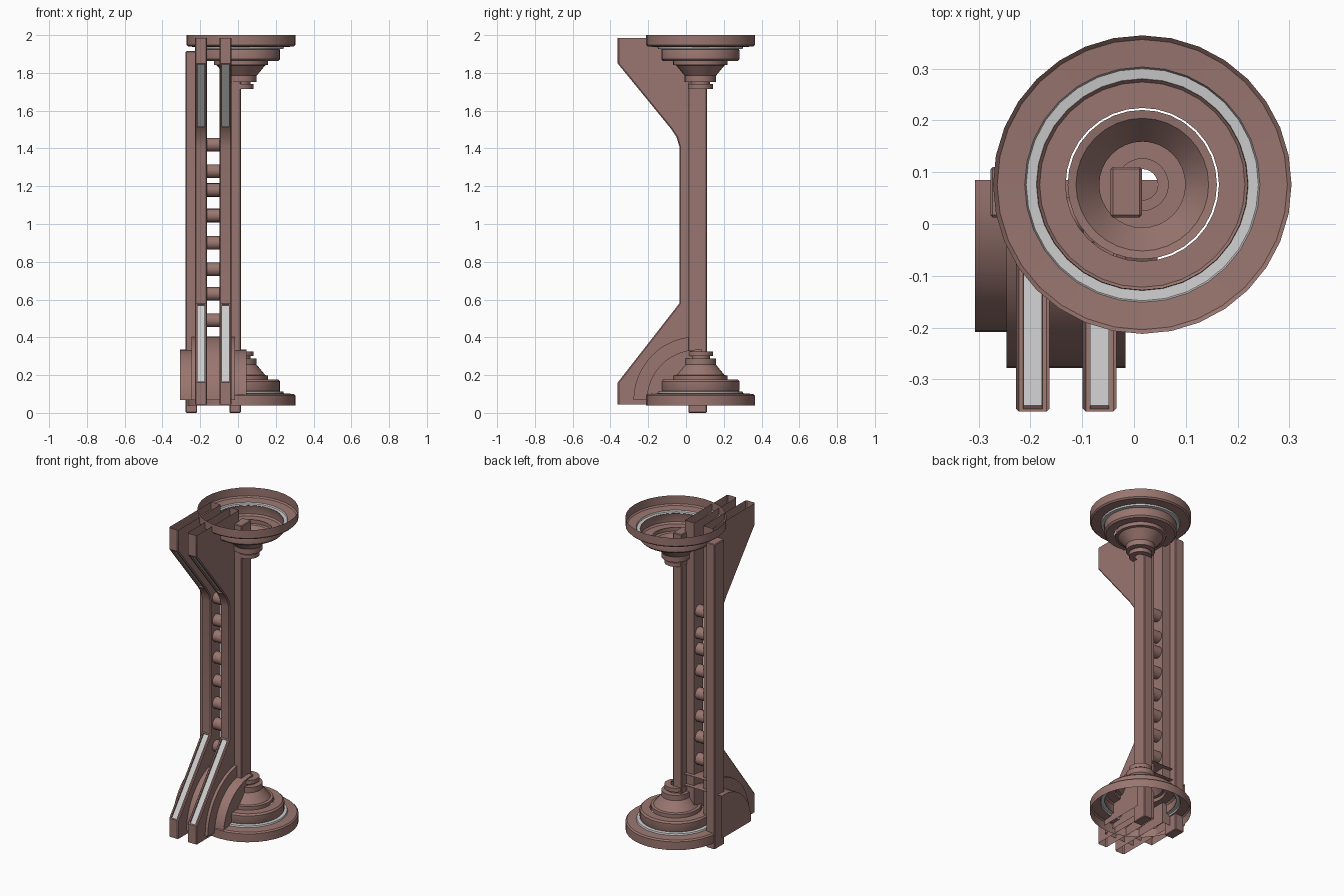
import bpy, bmesh, math
from mathutils import Vector

if "Cube" in bpy.data.objects:
    bpy.data.objects.remove(bpy.data.objects["Cube"])

MID_X = -0.131            # mirror plane of the frame
CX, CY = 0.016, 0.076     # axis of the stepped discs


def material(name, col):
    m = bpy.data.materials.new(name)
    m.diffuse_color = (*col, 1)
    m.use_nodes = True
    m.node_tree.nodes["Principled BSDF"].inputs["Base Color"].default_value = m.diffuse_color
    return m


BROWN = material("brown", (0.32, 0.18, 0.16))
GREY = material("pale_grey", (0.6, 0.6, 0.6))


def finish(name, bm, mats=(BROWN,), angle=30):
    me = bpy.data.meshes.new(name)
    bm.to_mesh(me)
    bm.free()
    for m in mats:
        me.materials.append(m)
    ob = bpy.data.objects.new(name, me)
    bpy.context.collection.objects.link(ob)
    bpy.ops.object.select_all(action='DESELECT')
    ob.select_set(True)
    bpy.context.view_layer.objects.active = ob
    bpy.ops.object.shade_smooth_by_angle(angle=math.radians(angle))
    return ob


def shell(pts, x0, x1, open_edges=()):
    """Extrude a (y, z) outline along x, leaving some edges open."""
    bm = bmesh.new()
    a = [bm.verts.new((x0, y, z)) for y, z in pts]
    b = [bm.verts.new((x1, y, z)) for y, z in pts]
    bm.faces.new(a[::-1])
    bm.faces.new(b)
    n = len(pts)
    for i in range(n):
        if i not in open_edges:
            j = (i + 1) % n
            bm.faces.new((a[i], a[j], b[j], b[i]))
    bmesh.ops.recalc_face_normals(bm, faces=bm.faces)
    side = next(f for f in bm.faces if f.normal.x > 0.9 or f.normal.x < -0.9)
    if side.normal.x * (side.calc_center_median().x - (x0 + x1) / 2) < 0:
        bmesh.ops.reverse_faces(bm, faces=bm.faces)
    return bm


def box(name, x0, x1, y0, y1, z0, z1, bevel=0.004):
    bm = bmesh.new()
    bmesh.ops.create_cube(bm, size=1)
    for v in bm.verts:
        v.co = Vector(((x0 + x1) / 2 + v.co.x * (x1 - x0),
                       (y0 + y1) / 2 + v.co.y * (y1 - y0),
                       (z0 + z1) / 2 + v.co.z * (z1 - z0)))
    bmesh.ops.bevel(bm, geom=bm.edges[:], offset=bevel, segments=1, affect='EDGES')
    return finish(name, bm)


def lathe(name, profile, top, mat=BROWN, sides=32):
    """Spin an (r, z) profile about the disc axis; the top one is upside down."""
    bm = bmesh.new()
    rings = []
    for r, z in profile:
        z = 2.04 - z if top else z
        rings.append([bm.verts.new((CX + r * math.sin(2 * math.pi * i / sides),
                                    CY + r * math.cos(2 * math.pi * i / sides), z))
                      for i in range(sides)])
    for p, q in zip(rings, rings[1:]):
        for i in range(sides):
            j = (i + 1) % sides
            quad = (p[i], q[i], q[j], p[j])
            bm.faces.new(quad if top else quad[::-1])
    return finish(name, bm, (mat,))


# Stepped discs, bottom and top
RIM = [(0.288, 0.04), (0.288, 0.092), (0.28, 0.1), (0.227, 0.104)]
RING = [(0.227, 0.104), (0.224, 0.113), (0.203, 0.115)]
TIER = [(0.203, 0.112), (0.207, 0.12), (0.207, 0.167), (0.198, 0.177), (0.148, 0.177)]
CONE = [(0.144, 0.174), (0.144, 0.197), (0.128, 0.2), (0.083, 0.255),
        (0.083, 0.288), (0.05, 0.288)]
HUB = [(0.05, 0.288), (0.05, 0.3), (0.066, 0.3), (0.066, 0.325), (0.03, 0.325)]
for top in (False, True):
    tag = "top" if top else "bottom"
    lathe(tag + "_disc_rim", RIM, top)
    lathe(tag + "_disc_pale_ring", RING, top, GREY)
    lathe(tag + "_disc_tier", TIER, top)
    lathe(tag + "_disc_cone", CONE, top)
    lathe(tag + "_disc_hub", HUB, top)

# Hollow fins with recessed pale strips, open at top and bottom
FIN = [(0.06, 1.985), (-0.362, 1.985), (-0.362, 1.85), (-0.08, 1.505), (-0.05, 1.46),
       (-0.035, 1.41), (-0.035, 0.58), (-0.362, 0.16), (-0.362, 0.045), (0.06, 0.045)]
for tag, s in (("left", -1), ("right", 1)):
    xs = sorted((MID_X + s * 0.032, MID_X + s * 0.097))
    bm = shell(FIN, *xs, open_edges=(0, 8))
    front = [e for e in bm.edges if len(e.link_faces) == 2
             and abs(e.verts[0].co.x - e.verts[1].co.x) < 1e-4
             and max(v.co.y for v in e.verts) < 0]
    bmesh.ops.bevel(bm, geom=front, offset=0.006, segments=1, affect='EDGES')
    bm.normal_update()
    slopes = [f for f in bm.faces if abs(f.normal.x) < 0.1
              and 0.4 < abs(f.normal.z) < 0.9 and f.calc_area() > 0.015]
    for f in slopes:
        bmesh.ops.inset_region(bm, faces=[f], thickness=0.011, depth=0)
        bmesh.ops.inset_region(bm, faces=[f], thickness=0.001, depth=-0.008)
        f.material_index = 1
    finish(tag + "_fin", bm, (BROWN, GREY))

    # Tall column outside each fin
    xs = sorted((MID_X + s * 0.086, MID_X + s * 0.146))
    box(tag + "_column", *xs, 0.013, 0.11, 0.0, 1.915)

# Rungs between the fins
for k, z in enumerate((1.42, 1.28, 1.18, 1.045, 0.9, 0.76, 0.63, 0.49)):
    ring = [(0.015 + 0.036 * math.cos(2 * math.pi * i / 16),
             z + 0.036 * math.sin(2 * math.pi * i / 16)) for i in range(16)]
    finish(f"rung_{k + 1}", shell(ring, MID_X - 0.034, MID_X + 0.034))

# Quarter-round guards at the foot, open below and behind
for name, r, half in (("outer_guard", 0.338, 0.115), ("inner_guard", 0.268, 0.176)):
    arc = [(0.06 - r * math.cos(math.pi / 2 * i / 12),
            0.067 + r * math.sin(math.pi / 2 * i / 12)) for i in range(13)]
    pts = arc + [(0.085, 0.067 + r), (0.085, 0.067)]
    finish(name, shell(pts, MID_X - half, MID_X + half, open_edges=(13, 14)))
